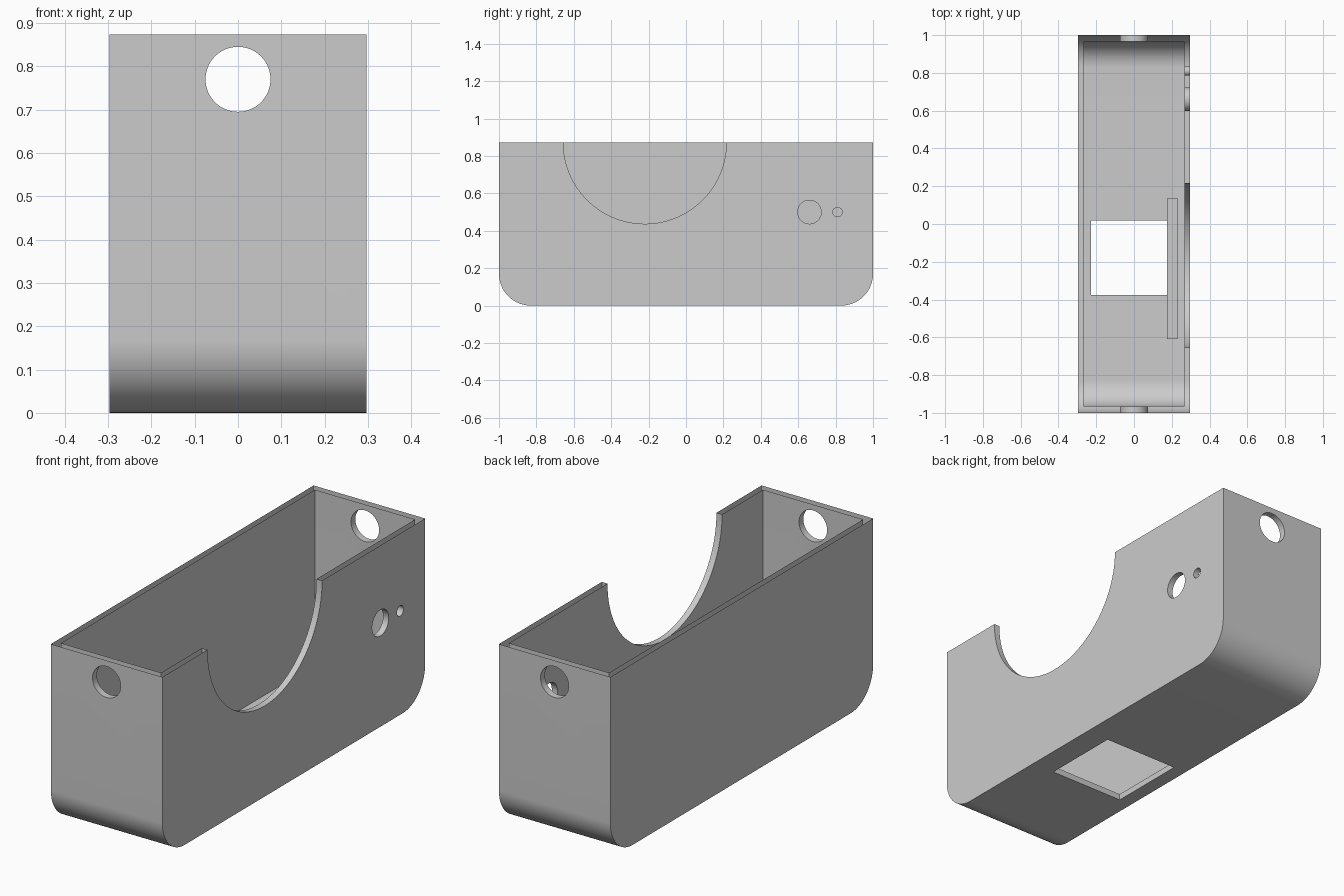
import bpy, bmesh, math
from mathutils import Matrix

old = bpy.data.objects.get("Cube")
if old:
    bpy.data.objects.remove(old, do_unlink=True)

HX, HY, H, WALL, R = 0.297, 1.0, 0.873, 0.03, 0.17

grey = bpy.data.materials.new("plain_grey")
grey.use_nodes = True
COLOUR = (0.6, 0.6, 0.6, 1)
grey.diffuse_color = COLOUR
grey.node_tree.nodes["Principled BSDF"].inputs["Base Color"].default_value = COLOUR


def make(name, bm):
    bmesh.ops.recalc_face_normals(bm, faces=bm.faces)
    mesh = bpy.data.meshes.new(name)
    bm.to_mesh(mesh)
    bm.free()
    mesh.materials.append(grey)
    obj = bpy.data.objects.new(name, mesh)
    bpy.context.collection.objects.link(obj)
    return obj


def trough(name, hx, hy, z0, z1, r, steps=24):
    """Side profile with two rounded lower corners, extruded across x."""
    pts = [(hy, z1), (-hy, z1)]
    for cy, start in ((-hy + r, math.pi), (hy - r, 1.5 * math.pi)):
        for i in range(steps + 1):
            a = start + 0.5 * math.pi * i / steps
            pts.append((cy + r * math.cos(a), z0 + r + r * math.sin(a)))
    bm = bmesh.new()
    face = bm.faces.new([bm.verts.new((-hx, y, z)) for y, z in pts])
    ext = bmesh.ops.extrude_face_region(bm, geom=[face])
    verts = [v for v in ext["geom"] if isinstance(v, bmesh.types.BMVert)]
    bmesh.ops.translate(bm, verts=verts, vec=(2 * hx, 0, 0))
    return make(name, bm)


def box(name, x0, x1, y0, y1, z0, z1):
    bm = bmesh.new()
    bmesh.ops.create_cube(bm, size=1)
    for v in bm.verts:
        v.co = ((x0, x1)[v.co.x > 0], (y0, y1)[v.co.y > 0], (z0, z1)[v.co.z > 0])
    return make(name, bm)


def cylinder(name, centre, radius, depth, axis, segments=48):
    rot = Matrix.Rotation(math.pi / 2, 4, "Y" if axis == "X" else "X")
    bm = bmesh.new()
    bmesh.ops.create_cone(bm, cap_ends=True, segments=segments, radius1=radius,
                          radius2=radius, depth=depth,
                          matrix=Matrix.Translation(centre) @ rot)
    return make(name, bm)


# Outer body and everything cut from it
body = trough("case_body", HX, HY, 0, H, R)
cutters = [
    trough("cavity_cutter", HX - WALL, HY - WALL - 0.003, WALL, H + 0.2, R - WALL),
    cylinder("side_scoop_cutter", (HX, -0.22, H), 0.436, 0.2, "X", 128),
    cylinder("side_hole_cutter", (HX, 0.66, 0.5), 0.063, 0.2, "X"),
    cylinder("pin_hole_cutter", (HX, 0.81, 0.5), 0.025, 0.2, "X", 32),
    cylinder("end_holes_cutter", (0, 0, 0.77), 0.075, 2.4, "Y", 64),
    box("floor_window_cutter", -0.228, 0.175, -0.375, 0.018, -0.1, 0.1),
]
for c in cutters:
    mod = body.modifiers.new(c.name, "BOOLEAN")
    mod.operation, mod.solver, mod.object = "DIFFERENCE", "EXACT", c
    c.hide_render = True

# Apply the cuts, then remove the helpers
depsgraph = bpy.context.evaluated_depsgraph_get()
result = bpy.data.meshes.new_from_object(body.evaluated_get(depsgraph))
body.modifiers.clear()
body.data = result
for c in cutters:
    bpy.data.objects.remove(c, do_unlink=True)

# The double wall is open along its top rim
bm = bmesh.new()
bm.from_mesh(result)
rim = [f for f in bm.faces if all(v.co.z > H - 0.001 for v in f.verts)]
bmesh.ops.delete(bm, geom=rim, context="FACES")
bm.to_mesh(result)
bm.free()

# Raised rib on the floor beside the window
rib = box("floor_rib", 0.175, 0.229, -0.61, 0.135, WALL, 0.17)

bpy.ops.object.select_all(action="DESELECT")
body.select_set(True)
bpy.context.view_layer.objects.active = body
bpy.ops.object.shade_smooth_by_angle(angle=math.radians(30))
